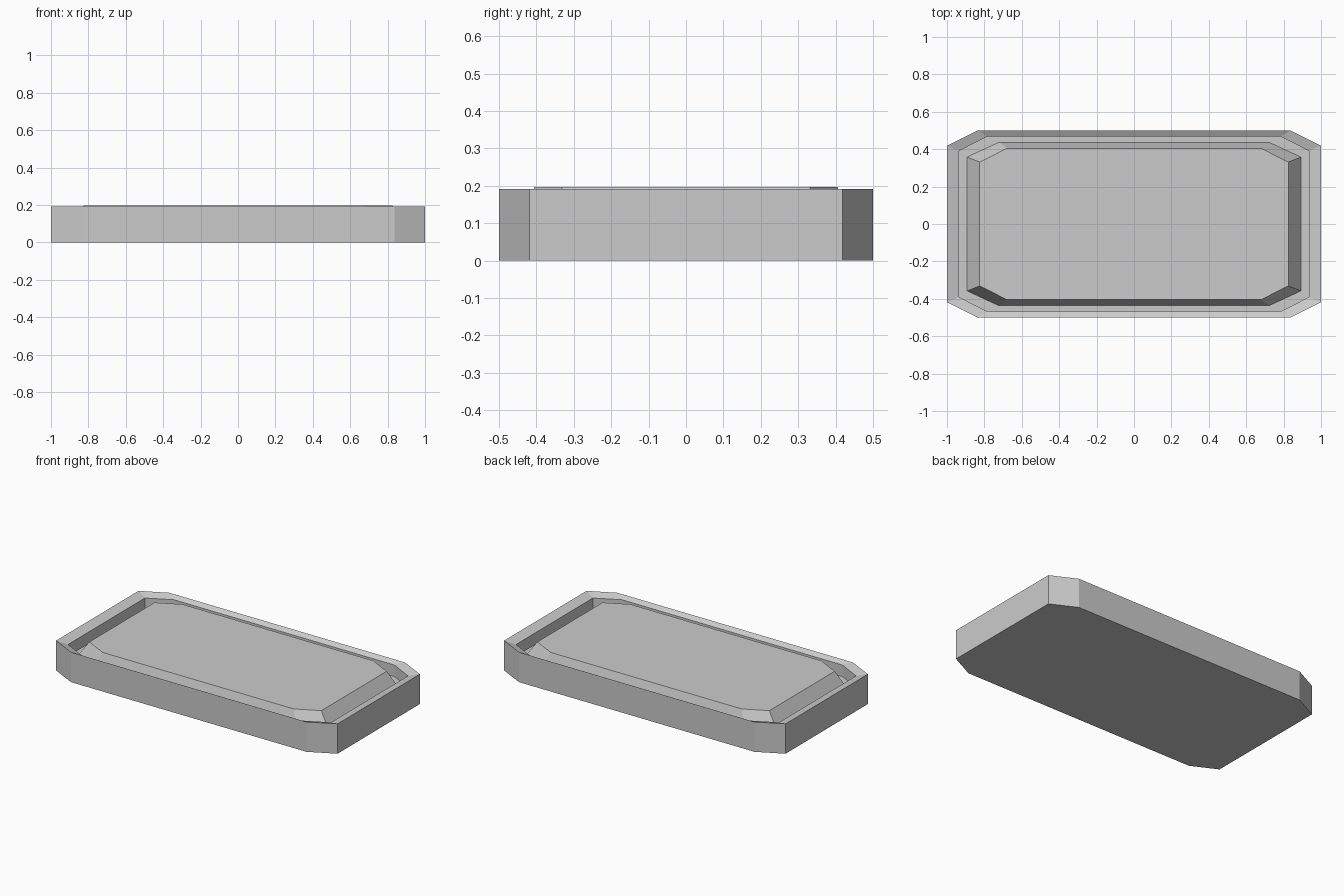
import bpy, bmesh

if "Cube" in bpy.data.objects:
    bpy.data.objects.remove(bpy.data.objects["Cube"])

# Octagon rings, from the base outward, over the rim and up to the panel:
# (half length, half width, flat end of long side, flat end of short side, z)
RINGS = [
    (1.00, 0.50, 0.837, 0.418, 0.0),      # base
    (1.00, 0.50, 0.837, 0.418, 0.192),    # outer rim
    (0.935, 0.468, 0.783, 0.391, 0.174),  # inner rim, sloping inward
    (0.935, 0.468, 0.783, 0.391, 0.10),   # groove, outer edge
    (0.892, 0.437, 0.722, 0.358, 0.10),   # groove, inner edge
    (0.825, 0.405, 0.678, 0.331, 0.197),  # raised panel top
]


def octagon(bm, hx, hy, cx, cy, z):
    pts = [(hx, -cy), (hx, cy), (cx, hy), (-cx, hy),
           (-hx, cy), (-hx, -cy), (-cx, -hy), (cx, -hy)]
    return [bm.verts.new((x, y, z)) for x, y in pts]


# Tray with groove and raised panel, one closed surface
bm = bmesh.new()
loops = [octagon(bm, *r) for r in RINGS]
for a, b in zip(loops, loops[1:]):
    for i in range(8):
        j = (i + 1) % 8
        bm.faces.new((a[i], a[j], b[j], b[i]))
bm.faces.new(loops[0][::-1])
bm.faces.new(loops[-1])
bmesh.ops.recalc_face_normals(bm, faces=bm.faces[:])

mesh = bpy.data.meshes.new("octagonal_tray")
bm.to_mesh(mesh)
bm.free()
bpy.context.collection.objects.link(bpy.data.objects.new("octagonal_tray", mesh))
